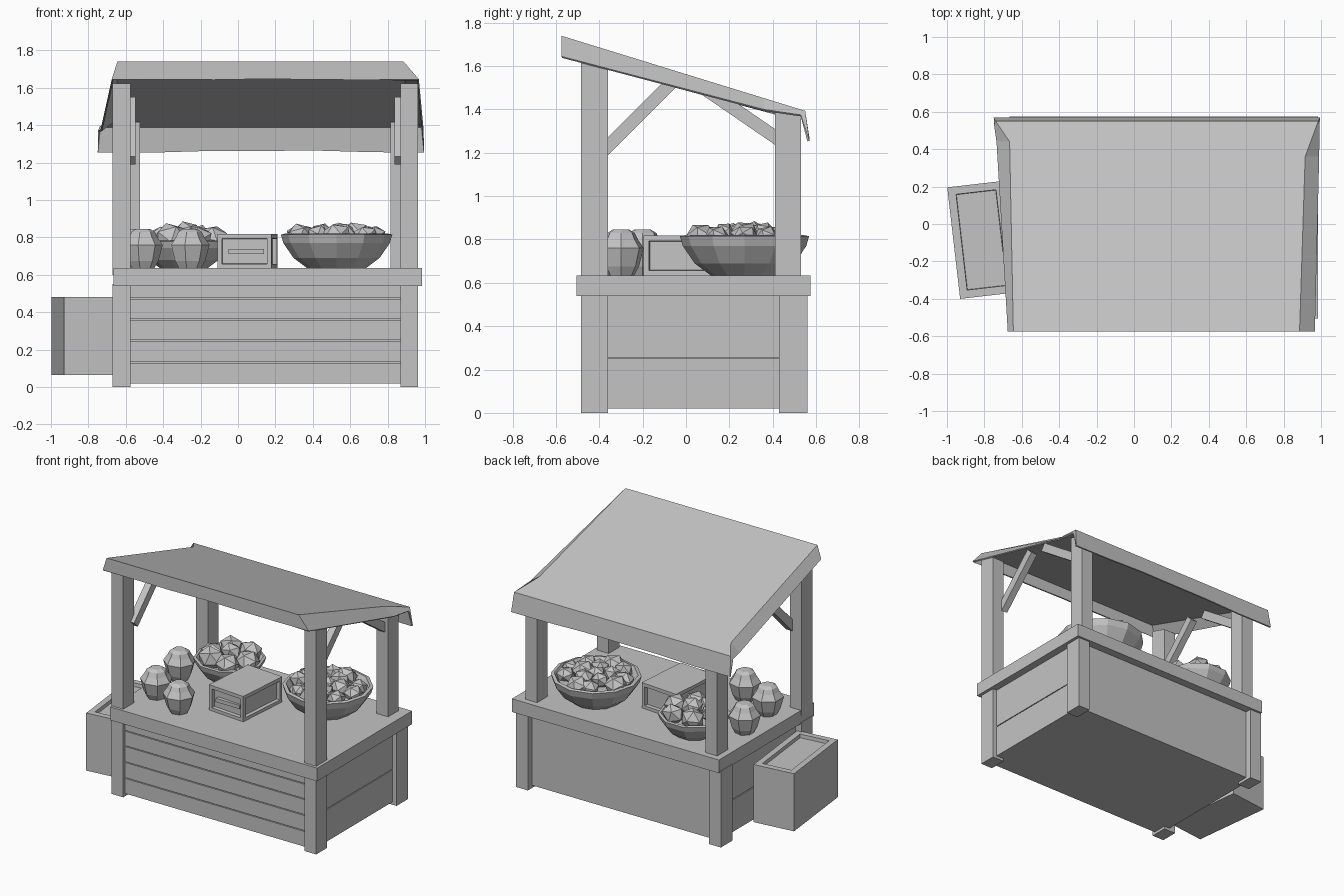
import bpy, bmesh, random
from math import cos, sin, pi
from mathutils import Vector, Matrix

random.seed(4)
if "Cube" in bpy.data.objects:
    bpy.data.objects.remove(bpy.data.objects["Cube"])

grey = bpy.data.materials.new("plain grey")
grey.use_nodes = True
grey.diffuse_color = (0.55, 0.55, 0.55, 1)
grey.node_tree.nodes["Principled BSDF"].inputs["Base Color"].default_value = grey.diffuse_color


def finish(name, bm):
    bmesh.ops.recalc_face_normals(bm, faces=bm.faces)
    mesh = bpy.data.meshes.new(name)
    bm.to_mesh(mesh)
    bm.free()
    mesh.materials.append(grey)
    obj = bpy.data.objects.new(name, mesh)
    bpy.context.collection.objects.link(obj)
    return obj


def add_box(bm, lo, hi, matrix=Matrix()):
    lo, hi = Vector(lo), Vector(hi)
    m = matrix @ Matrix.Translation((lo + hi) / 2) @ Matrix.Diagonal((*(hi - lo), 1))
    return bmesh.ops.create_cube(bm, size=1, matrix=m)["verts"]


def box(name, lo, hi):
    bm = bmesh.new()
    add_box(bm, lo, hi)
    finish(name, bm)


def roof_z(y):
    return 1.74 - 0.308 * (y + 0.575)


def post(name, x0, x1, y0, y1, gap):
    # top follows the roof slope
    bm = bmesh.new()
    for v in add_box(bm, (x0, y0, 0.6), (x1, y1, 1.5)):
        if v.co.z > 1:
            v.co.z = roof_z(v.co.y) - gap
    finish(name, bm)


def beam(name, x, start, end, width, depth):
    # sloping bar in the y-z plane
    a, b = Vector((x, *start)), Vector((x, *end))
    m = Matrix.Translation((a + b) / 2) @ (b - a).to_track_quat("Z", "X").to_matrix().to_4x4()
    h = (b - a).length / 2
    bm = bmesh.new()
    add_box(bm, (-width / 2, -depth / 2, -h), (width / 2, depth / 2, h), m)
    finish(name, bm)


def lathe(name, profile, segments, centre):
    bm = bmesh.new()
    rings = []
    for r, z in profile:
        rings.append([bm.verts.new((centre[0] + r * cos(2 * pi * i / segments),
                                    centre[1] + r * sin(2 * pi * i / segments),
                                    centre[2] + z)) for i in range(segments)])
    for a, b in zip(rings, rings[1:]):
        for i in range(segments):
            j = (i + 1) % segments
            bm.faces.new((a[i], a[j], b[j], b[i]))
    bm.faces.new(rings[0])
    bm.faces.new(rings[-1])
    finish(name, bm)


def crate(name, size, centre, angle, rim, recessed):
    # box whose chosen faces have a sunken panel with upright walls
    bm = bmesh.new()
    w, d, h = (s / 2 for s in size)
    add_box(bm, (-w, -d, -h), (w, d, h))
    bm.normal_update()
    panels = [f for f in bm.faces if recessed(f.normal)]
    bmesh.ops.inset_individual(bm, faces=panels, thickness=rim)
    bmesh.ops.inset_individual(bm, faces=panels, thickness=0.003, depth=-0.025)
    bm.transform(Matrix.Translation(centre) @ Matrix.Rotation(angle, 4, "Z"))
    finish(name, bm)


def fruit_heap(name, centre, rings, size):
    # rings: (count, ring radius, height)
    bm = bmesh.new()
    for count, radius, z in rings:
        for i in range(count):
            a = 2 * pi * i / count + random.uniform(-0.2, 0.2)
            s = size * random.uniform(0.85, 1.15)
            m = (Matrix.Translation((centre[0] + radius * cos(a), centre[1] + radius * sin(a), z))
                 @ Matrix.Rotation(random.uniform(0, 3), 4, "X")
                 @ Matrix.Diagonal((s, s * 0.9, s * 0.8, 1)))
            bmesh.ops.create_icosphere(bm, subdivisions=1, radius=1, matrix=m)
    finish(name, bm)


# Counter body and top
box("counter_body", (-0.6, -0.44, 0.02), (0.92, 0.5, 0.55))
box("counter_top", (-0.665, -0.505, 0.54), (0.985, 0.575, 0.635))

# Plank cladding on front, back and sides
edges = [0.02, 0.135, 0.25, 0.365, 0.475, 0.545]
for i, (z0, z1) in enumerate(zip(edges, edges[1:])):
    box(f"front_plank_{i}", (-0.58, -0.465, z0), (0.88, -0.43, z1 - 0.006))
box("back_panel", (-0.58, 0.49, 0.02), (0.88, 0.515, 0.545))
for i, (z0, z1) in enumerate(((0.02, 0.25), (0.256, 0.545))):
    box(f"left_plank_{i}", (0.91, -0.37, z0), (0.93, 0.44, z1))
    box(f"right_plank_{i}", (-0.62, -0.37, z0), (-0.59, 0.44, z1))

# Legs, posts and braces
for side, x0, x1, bx0, bx1 in (("right", -0.67, -0.575, -0.62, -0.525),
                               ("left", 0.868, 0.963, 0.815, 0.91)):
    box(f"{side}_front_leg", (x0, -0.485, 0), (x1, -0.36, 0.55))
    box(f"{side}_back_leg", (x0, 0.43, 0), (x1, 0.56, 0.55))
    post(f"{side}_front_post", x0, x1, -0.485, -0.36, 0.09)
    post(f"{side}_back_post", bx0, bx1, 0.41, 0.53, 0.02)
    mid = (bx0 + bx1) / 2
    beam(f"{side}_front_brace", mid, (-0.38, 1.21), (-0.06, 1.53), 0.06, 0.05)
    beam(f"{side}_back_brace", mid, (0.43, 1.26), (0.08, 1.5), 0.06, 0.045)

# Cloth roof: sloping sheet with a hem on every side, wavy at front and back
bm = bmesh.new()
top_plan = [(-0.645, -0.575), (0.885, -0.575), (0.915, 0.36), (0.985, 0.55),
            (-0.74, 0.55), (-0.665, 0.44)]
hem_points = [(-0.675, -0.575, 1.645), (0.967, -0.575, 1.645), (0.99, 0.36, 1.4),
              (0.995, 0.57, 1.255), (-0.75, 0.57, 1.255), (-0.735, 0.44, 1.375)]
# notch that separates the side hems from the back flap
notches = {2: (0.992, 0.53, 1.375), 4: (-0.748, 0.53, 1.37)}
top = [bm.verts.new((x, y, roof_z(y))) for x, y in top_plan]
hem = [bm.verts.new(p) for p in hem_points]
bm.faces.new(top)
for i in range(6):
    j = (i + 1) % 6
    run = [hem[i]]
    if i in notches:
        run.append(bm.verts.new(notches[i]))
    if i in (0, 3):
        for k in range(1, 6):
            p = hem[i].co.lerp(hem[j].co, k / 6)
            run.append(bm.verts.new(p + Vector((0, 0, random.uniform(-0.004, 0.012)))))
    bm.faces.new((top[i], *run, hem[j], top[j]))
solid = finish("cloth_roof", bm).modifiers.new("thickness", "SOLIDIFY")
solid.thickness = 0.01
solid.offset = -1

# Crates
crate("side_crate", (0.3, 0.6, 0.415), (-0.815, -0.085, 0.273), 0.115, 0.06,
      lambda n: n.z > 0.5)
crate("counter_crate", (0.29, 0.4, 0.185), (0.05, 0.015, 0.725), -0.08, 0.035,
      lambda n: abs(n.z) < 0.5)
box("counter_crate_slat", (-0.05, -0.182, 0.712), (0.14, -0.15, 0.738))

# Baskets of produce
bowl = [(0.15, 0), (0.23, 0.06), (0.285, 0.14), (0.298, 0.185), (0.275, 0.19), (0.25, 0.15)]
lathe("large_basket", bowl, 12, (0.527, 0.27, 0.63))
fruit_heap("large_basket_fruit", (0.527, 0.27), ((9, 0.2, 0.81), (5, 0.1, 0.82), (1, 0, 0.82)), 0.073)
lathe("small_basket", [(r * 0.8, z * 0.8) for r, z in bowl], 10, (-0.29, 0.32, 0.63))
fruit_heap("small_basket_fruit", (-0.275, 0.32), ((6, 0.14, 0.795), (1, 0, 0.82)), 0.09)

# Faceted jars
jar = [(0.06, 0), (0.085, 0.045), (0.108, 0.13), (0.08, 0.17), (0.065, 0.2), (0.04, 0.215)]
for i, (x, y) in enumerate(((-0.26, -0.3), (-0.51, -0.2), (-0.55, 0.12))):
    lathe(f"jar_{i}", jar, 7, (x, y, 0.63))
